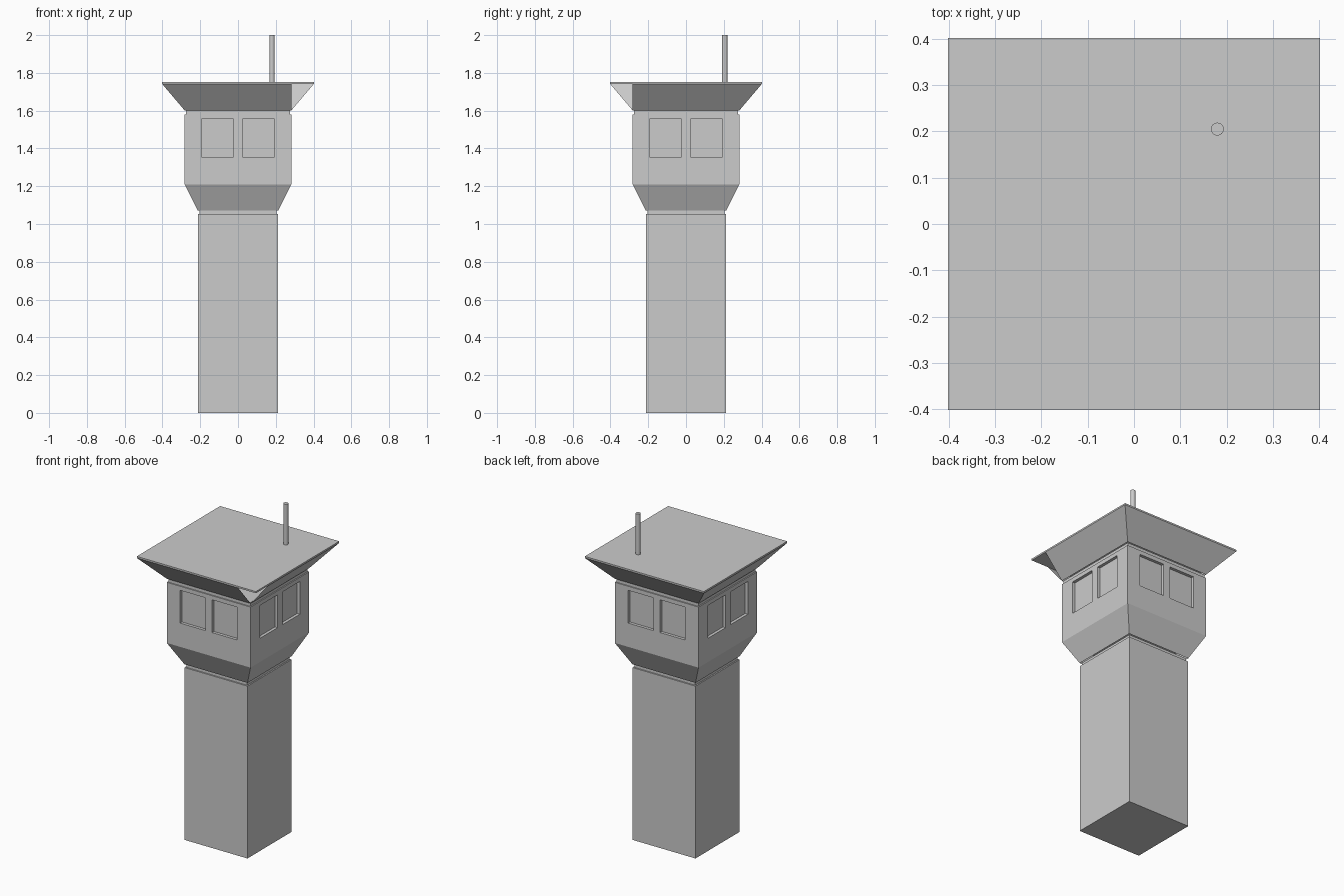
import bpy, bmesh
from math import pi
from mathutils import Matrix, Vector

cube = bpy.data.objects.get("Cube")
if cube:
    bpy.data.objects.remove(cube, do_unlink=True)

grey = bpy.data.materials.new("concrete_grey")
grey.use_nodes = True
colour = (0.6, 0.6, 0.6, 1)
grey.diffuse_color = colour
grey.node_tree.nodes["Principled BSDF"].inputs["Base Color"].default_value = colour


def finish(bm, name):
    mesh = bpy.data.meshes.new(name)
    bm.to_mesh(mesh)
    bm.free()
    mesh.materials.append(grey)
    obj = bpy.data.objects.new(name, mesh)
    bpy.context.collection.objects.link(obj)
    return obj


def square_stack(name, levels):
    """Closed square solid from (half width, height) levels."""
    bm = bmesh.new()
    rings = [[bm.verts.new((sx * h, sy * h, z))
              for sx, sy in ((-1, -1), (1, -1), (1, 1), (-1, 1))]
             for h, z in levels]
    for low, high in zip(rings, rings[1:]):
        for i in range(4):
            j = (i + 1) % 4
            bm.faces.new((low[i], low[j], high[j], high[i]))
    bm.faces.new(rings[0][::-1])
    bm.faces.new(rings[-1])
    return finish(bm, name)


def flare(name, h0, z0, h1, z1, open_corner=False):
    """Four sloping panels, each with an inward-facing gusset at its right end."""
    bm = bmesh.new()
    for side in range(4):
        turn = Matrix.Rotation(side * pi / 2, 3, 'Z')

        def panel(*points):
            bm.faces.new([bm.verts.new(turn @ Vector(p)) for p in points])

        foot_l, foot_r = (-h0, -h0, z0), (h0, -h0, z0)
        mid_l, mid_r = (-h0, -h1, z1), (h0, -h1, z1)
        panel(foot_l, foot_r, mid_r, mid_l)
        if not (open_corner and side == 1):
            panel(foot_l, mid_l, (-h1, -h1, z1))
        if not (open_corner and side == 0):
            panel(foot_r, mid_r, (h1, -h1, z1))
    return finish(bm, name)


# Column with a shallow groove under the flare
square_stack("column", [(0.213, 0), (0.213, 1.052), (0.205, 1.052), (0.205, 1.072)])
flare("lower_flare", 0.213, 1.072, 0.283, 1.21)

# Cabin with a shallow groove under the eaves
cabin = square_stack("cabin", [(0.283, 1.21), (0.283, 1.58), (0.276, 1.58), (0.276, 1.602)])

# Recessed windows, two on each side
bm = bmesh.new()
for side in range(4):
    for x in (-0.108, 0.108):
        place = (Matrix.Rotation(side * pi / 2, 4, 'Z')
                 @ Matrix.Translation((x, -0.283, 1.455))
                 @ Matrix.Diagonal((0.17, 0.036, 0.2, 1)))
        bmesh.ops.create_cube(bm, size=1, matrix=place)
cutter = finish(bm, "window_cutter")
cutter.hide_render = True
cutter.hide_viewport = True
cut = cabin.modifiers.new("windows", 'BOOLEAN')
cut.object = cutter
cut.operation = 'DIFFERENCE'
cut.solver = 'EXACT'

# Eaves and flat roof
flare("eaves", 0.283, 1.602, 0.402, 1.742, open_corner=True)
square_stack("roof", [(0.402, 1.742), (0.402, 1.752)])

# Antenna
bm = bmesh.new()
bmesh.ops.create_cone(bm, cap_ends=True, segments=16, radius1=0.014, radius2=0.014,
                      depth=0.25, matrix=Matrix.Translation((0.18, 0.205, 1.875)))
antenna = finish(bm, "antenna")
bpy.ops.object.select_all(action='DESELECT')
antenna.select_set(True)
bpy.context.view_layer.objects.active = antenna
bpy.ops.object.shade_smooth_by_angle()
